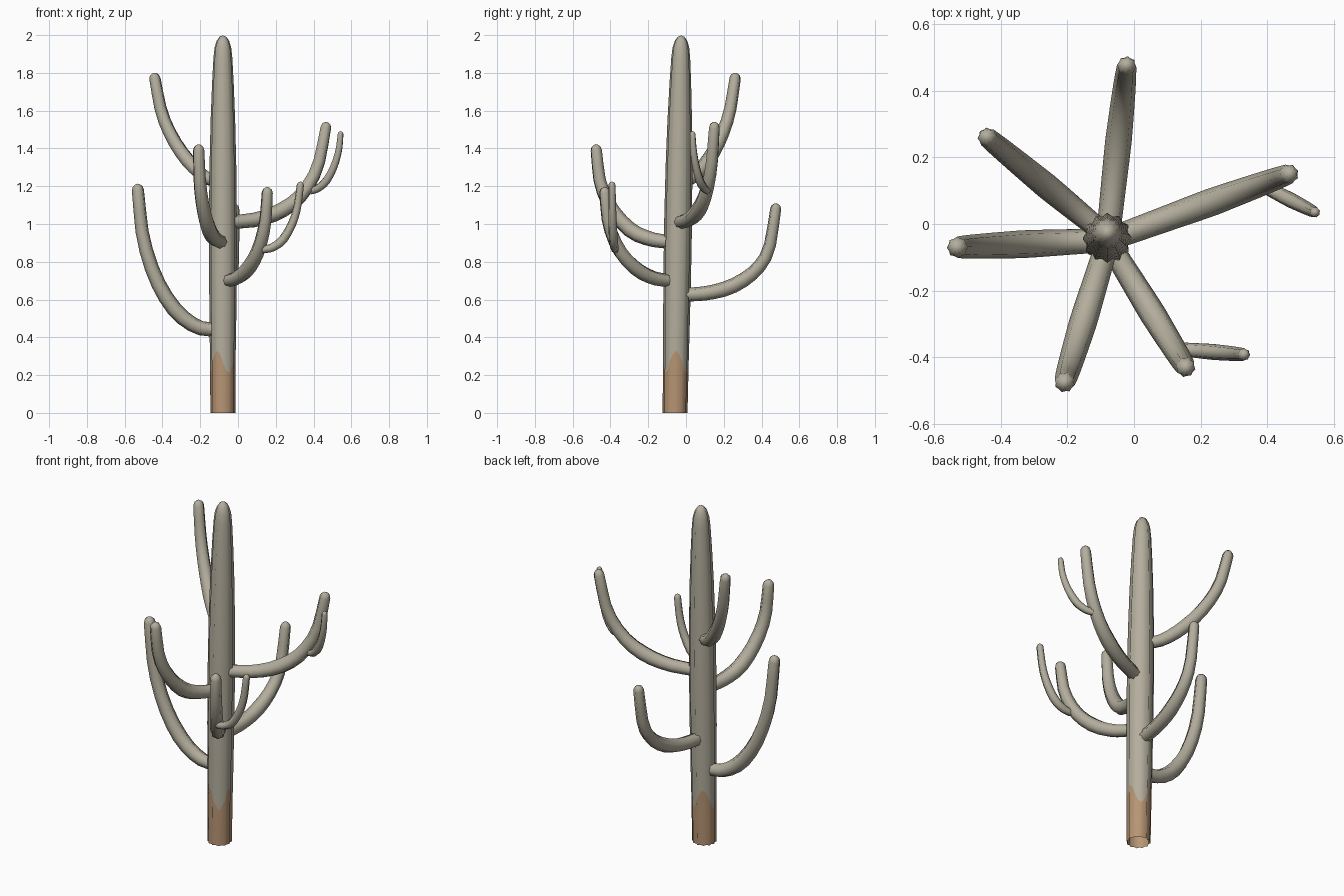
import bpy, bmesh, math
from mathutils import Vector

if "Cube" in bpy.data.objects:
    bpy.data.objects.remove(bpy.data.objects["Cube"])


def material(name, rgb):
    m = bpy.data.materials.new(name)
    m.diffuse_color = (*rgb, 1)
    m.use_nodes = True
    m.node_tree.nodes["Principled BSDF"].inputs["Base Color"].default_value = m.diffuse_color
    return m


GREEN = material("grey_green_skin", (0.45, 0.42, 0.335))
BROWN = material("brown_bark", (0.47, 0.30, 0.175))


def ribbed_tube(name, rings, ribs, depth, mats, colour_height=None):
    """rings: (centre, radius, tangent); closes with a pole at the tip."""
    bm = bmesh.new()
    n = ribs * 2
    loops = []
    for i, (c, r, t) in enumerate(rings):
        # shortest rotation keeps ribs untwisted for planar arms
        if i == 0:
            side = Vector((1, 0, 0)) if abs(t.z) > 0.99 else Vector((0, 0, 1)).cross(t)
        u = (side - t * side.dot(t)).normalized()
        side = u
        v = t.cross(u)
        loop = []
        for k in range(n):
            a = math.tau * k / n
            rr = r * (1 if k % 2 == 0 else depth)
            p = c + (u * math.cos(a) + v * math.sin(a)) * rr
            if colour_height and i == 1:
                p.z = colour_height(a)
            loop.append(bm.verts.new(p))
        loops.append(loop)
    for i in range(len(loops) - 1):
        for k in range(n):
            j = (k + 1) % n
            f = bm.faces.new((loops[i][k], loops[i][j], loops[i + 1][j], loops[i + 1][k]))
            f.smooth = True
            if colour_height and i == 0:
                f.material_index = 1
    c, r, t = rings[-1]
    pole = bm.verts.new(c + t * r * 0.35)
    for k in range(n):
        bm.faces.new((loops[-1][k], loops[-1][(k + 1) % n], pole)).smooth = True
    me = bpy.data.meshes.new(name)
    bm.to_mesh(me)
    bm.free()
    for m in mats:
        me.materials.append(m)
    ob = bpy.data.objects.new(name, me)
    bpy.context.collection.objects.link(ob)


# trunk, leaning slightly back, with a jagged brown bark base
profile = [(0, .066), (.27, .068), (.42, .070), (.7, .073), (1.0, .074), (1.3, .071),
           (1.55, .065), (1.75, .057), (1.88, .050), (1.935, .044), (1.97, .033), (1.992, .017)]
trunk = [(Vector((-.08, -.058 + .016 * z, z)), r, Vector((0, 0, 1))) for z, r in profile]
ribbed_tube("trunk", trunk, 12, .86, (GREEN, BROWN), lambda a: .27 + .06 * math.cos(3 * a))


def spline(pts, count):
    """Catmull-Rom samples through the points."""
    p = [Vector(q) for q in pts]
    p = [p[0] * 2 - p[1]] + p + [p[-1] * 2 - p[-2]]
    out = []
    for s in range(count + 1):
        x = s / count * (len(p) - 3)
        i = min(int(x), len(p) - 4)
        t = x - i
        a, b, c, d = p[i:i + 4]
        out.append(.5 * (2 * b + (c - a) * t + (2 * a - 5 * b + 4 * c - d) * t * t
                         + (3 * b - a - 3 * c + d) * t ** 3))
    return out


def arm(name, base, tip, path, r0, r1, r2):
    """Arm in the vertical plane base-tip; path = (fraction outwards, z)."""
    b, e = Vector(base), Vector(tip)
    pts = spline([(b.x + (e.x - b.x) * f, b.y + (e.y - b.y) * f, z) for f, z in path], 12)
    n = len(pts) - 1
    rings = []
    for i, c in enumerate(pts):
        t = (pts[min(i + 1, n)] - pts[max(i - 1, 0)]).normalized()
        s = i / n
        r = r0 + (r1 - r0) * s / .4 if s < .4 else r1 + (r2 - r1) * (s - .4) / .6
        rings.append((c, r, t))
    c, r, t = rings[-1]
    # rounded tip
    for a in (35, 65):
        a = math.radians(a)
        rings.append((c + t * r * math.sin(a), r * math.cos(a), t))
    ribbed_tube(name, rings, 8, .87, (GREEN,))


# main arms
arm("left_arm", (-.11, -.05), (-.53, -.07),
    [(0, .44), (.25, .455), (.52, .54), (.76, .70), (.93, .92), (1, 1.18)], .036, .042, .032)
arm("upper_left_arm", (-.10, -.02), (-.44, .26),
    [(0, 1.22), (.22, 1.25), (.46, 1.325), (.70, 1.44), (.89, 1.585), (1, 1.77)], .032, .039, .030)
arm("front_left_arm", (-.09, -.09), (-.208, -.475),
    [(0, .905), (.25, .92), (.52, .965), (.77, 1.07), (.94, 1.21), (1, 1.39)], .036, .042, .031)
arm("front_right_arm", (-.055, -.09), (.155, -.43),
    [(0, .70), (.25, .715), (.52, .765), (.77, .86), (.94, 1.0), (1, 1.165)], .034, .040, .030)
arm("right_arm", (-.03, -.03), (.465, .15),
    [(0, 1.01), (.27, 1.025), (.52, 1.07), (.74, 1.155), (.91, 1.30), (1, 1.51)], .036, .042, .030)
arm("back_arm", (-.075, -.01), (-.022, .475),
    [(0, .625), (.26, .635), (.52, .67), (.76, .745), (.92, .86), (1, 1.08)], .036, .040, .029)

# small side shoots
arm("front_right_shoot", (.13, -.375), (.33, -.392),
    [(0, .865), (.25, .875), (.53, .915), (.78, 1.0), (.92, 1.09), (1, 1.205)], .020, .024, .019)
arm("right_shoot", (.385, .115), (.543, .035),
    [(0, 1.175), (.25, 1.19), (.53, 1.23), (.78, 1.305), (.94, 1.39), (1, 1.475)], .019, .023, .016)
